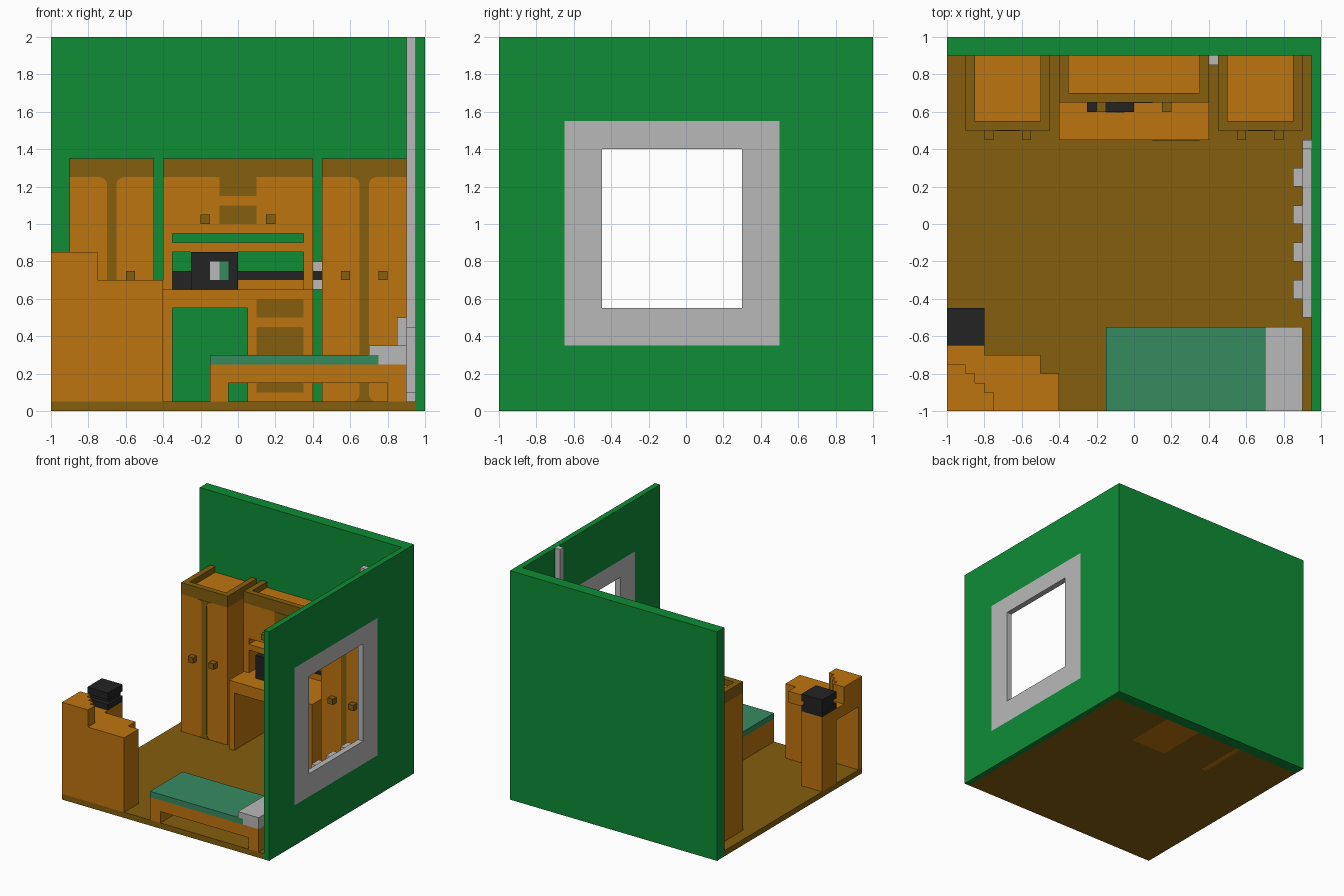
import bpy, bmesh, math

cube = bpy.data.objects.get("Cube")
if cube:
    bpy.data.objects.remove(cube, do_unlink=True)


def material(name, rgb):
    lin = [(c / 255 / 12.92 if c < 11 else ((c / 255 + 0.055) / 1.055) ** 2.4) for c in rgb] + [1.0]
    m = bpy.data.materials.new(name)
    m.use_nodes = True
    m.diffuse_color = lin
    m.node_tree.nodes["Principled BSDF"].inputs["Base Color"].default_value = lin
    return m


GREEN = material("wall_green", (14, 140, 54))
ORANGE = material("light_wood", (190, 117, 14))
BROWN = material("dark_wood", (133, 95, 14))
GREY = material("light_grey", (185, 185, 185))
BLACK = material("black", (35, 35, 35))
TEAL = material("blanket_teal", (53, 139, 96))


def finish(name, bm, mat):
    bmesh.ops.recalc_face_normals(bm, faces=bm.faces)
    me = bpy.data.meshes.new(name)
    bm.to_mesh(me)
    bm.free()
    me.materials.append(mat)
    ob = bpy.data.objects.new(name, me)
    bpy.context.collection.objects.link(ob)
    return ob


def boxes(name, mat, *spans):
    """One object from boxes given as (x0, x1, y0, y1, z0, z1)."""
    bm = bmesh.new()
    for x0, x1, y0, y1, z0, z1 in spans:
        vs = bmesh.ops.create_cube(bm, size=1)["verts"]
        for v in vs:
            v.co = (x1 if v.co.x > 0 else x0, y1 if v.co.y > 0 else y0, z1 if v.co.z > 0 else z0)
    return finish(name, bm, mat)


def prism(name, mat, pts, offset):
    """Extrude a closed outline of 3D points along an offset."""
    bm = bmesh.new()
    face = bm.faces.new([bm.verts.new(p) for p in pts])
    ext = bmesh.ops.extrude_face_region(bm, geom=[face])["geom"]
    bmesh.ops.translate(bm, vec=offset, verts=[g for g in ext if isinstance(g, bmesh.types.BMVert)])
    return finish(name, bm, mat)


def ring(name, mat, x0, x1, outer, inner):
    """Rectangular frame in the yz plane; rectangles are (y0, y1, z0, z1)."""
    bm = bmesh.new()
    loops = []
    for x, (a, b, c, d) in ((x0, outer), (x1, outer), (x1, inner), (x0, inner)):
        loops.append([bm.verts.new((x, y, z)) for y, z in ((a, c), (b, c), (b, d), (a, d))])
    for k in range(4):
        p, q = loops[k], loops[(k + 1) % 4]
        for i in range(4):
            j = (i + 1) % 4
            bm.faces.new((p[i], p[j], q[j], q[i]))
    return finish(name, bm, mat)


# Room shell: floor, back wall, side wall with framed window opening
FRAME, HOLE = (-0.65, 0.5, 0.35, 1.55), (-0.45, 0.3, 0.55, 1.4)
boxes("floor", BROWN, (-1, 0.95, -1, 0.9, 0.001, 0.05))
boxes("back_wall", GREEN, (-1, 1, 0.9, 1, 0, 2))
ring("window_wall", GREEN, 0.95, 1, (-1, 0.9, 0, 2), FRAME)
ring("window_frame", GREY, 0.95, 1, FRAME, HOLE)

# Radiator with fins and a riser pipe
boxes("radiator_body", GREY, (0.9, 0.95, -0.5, 0.4, 0.1, 0.45))
boxes("radiator_fins", GREY, *[(0.85, 0.9, y, y + 0.1, 0.1, 0.5) for y in (-0.4, -0.2, 0, 0.2)])
boxes("radiator_pipe", GREY, (0.9, 0.95, 0.4, 0.45, 0.05, 2))


def top_rim(name, x0, x1, y0):
    """Dark rim around a sunken top panel."""
    boxes(name + "_rim", BROWN, (x0, x1, y0, y0 + 0.05, 1.25, 1.35),
          (x0, x0 + 0.05, y0 + 0.05, 0.9, 1.25, 1.35), (x1 - 0.05, x1, y0 + 0.05, 0.9, 1.25, 1.35))
    boxes(name + "_top_panel", ORANGE, (x0 + 0.05, x1 - 0.05, y0 + 0.05, 0.9, 1.25, 1.3))


def wardrobe(name, x0, knobs):
    x1 = x0 + 0.45
    boxes(name + "_body", ORANGE, (x0, x1, 0.5, 0.9, 0.05, 1.25))
    top_rim(name, x0, x1, 0.5)
    # Gap between the two doors, flared where the door corners are rounded
    r, h, cx = 0.04, 0.025, x0 + 0.225
    arc = [(h + r - r * math.cos(a), r * math.sin(a)) for a in [i * math.pi / 8 for i in range(5)]]
    right = [(dx, 0.05 + r - dz) for dx, dz in reversed(arc)] + [(dx, 1.25 - r + dz) for dx, dz in arc]
    pts = [(cx + dx, 0.5, z) for dx, z in right] + [(cx - dx, 0.5, z) for dx, z in reversed(right)]
    prism(name + "_door_gap", BROWN, pts, (0, -0.004, 0))
    boxes(name + "_knobs", BROWN, *[(k, k + 0.05, 0.45, 0.5, 0.7, 0.75) for k in knobs])


wardrobe("left_wardrobe", 0.45, (0.55, 0.75))
wardrobe("right_wardrobe", -0.9, (-0.8, -0.6))

# Desk with knee space, drawers and an open shelf unit above
boxes("desk_top", ORANGE, (-0.4, 0.4, 0.45, 0.9, 0.55, 0.65))
boxes("desk_side", ORANGE, (-0.4, -0.35, 0.45, 0.9, 0, 0.55))
boxes("desk_drawer_unit", ORANGE, (0.05, 0.4, 0.45, 0.9, 0, 0.55))
boxes("desk_drawer_fronts", BROWN,
      *[(0.1, 0.35, 0.446, 0.45, a, b) for a, b in ((0.1, 0.25), (0.3, 0.45), (0.5, 0.6))])
boxes("hutch_sides", ORANGE, *[(x, x + 0.05, 0.65, 0.9, 0.65, 0.95) for x in (-0.4, 0.35)])
boxes("hutch_shelf", ORANGE, (-0.35, 0.35, 0.65, 0.9, 0.85, 0.9))
boxes("hutch_cupboard", ORANGE, (-0.4, 0.4, 0.65, 0.9, 0.95, 1.25))
top_rim("hutch", -0.4, 0.4, 0.65)
boxes("hutch_panels", BROWN, *[(-0.1, 0.1, 0.646, 0.65, a, a + 0.1) for a in (1.0, 1.15)])
boxes("hutch_knobs", BROWN, *[(x, x + 0.05, 0.6, 0.65, 1.0, 1.05) for x in (-0.2, 0.15)])
boxes("desk_back_rail", ORANGE, (-0.25, 0.35, 0.85, 0.9, 0.65, 0.7))

# Screen on the desk, with cable and wall socket
boxes("monitor", BLACK, (-0.25, 0, 0.6, 0.8, 0.65, 0.85))
boxes("monitor_screen_left", GREY, (-0.15, -0.1, 0.596, 0.6, 0.7, 0.8))
boxes("monitor_screen_right", TEAL, (-0.1, -0.05, 0.596, 0.6, 0.7, 0.8))
boxes("cable", BLACK, (-0.35, 0.35, 0.85, 0.9, 0.7, 0.75), (-0.35, -0.25, 0.85, 0.9, 0.65, 0.7))
boxes("wall_socket", GREY, (0.4, 0.45, 0.85, 0.9, 0.65, 0.7), (0.4, 0.45, 0.85, 0.9, 0.75, 0.8))
boxes("plug", BLACK, (0.4, 0.45, 0.85, 0.9, 0.7, 0.75))

# Bed
boxes("bed_frame", ORANGE, (-0.15, 0.9, -1, -0.55, 0.15, 0.25),
      *[(x, x + 0.1, -1, -0.55, 0.05, 0.15) for x in (-0.15, 0.8)])
boxes("bed_blanket", TEAL, (-0.15, 0.75, -1, -0.55, 0.25, 0.3))
boxes("pillow", GREY, (0.75, 0.9, -1, -0.55, 0.25, 0.3), (0.7, 0.9, -1, -0.55, 0.3, 0.35))

# Corner desk, open underneath, with a stepped raised corner
top = [(-1, -1), (-0.4, -1), (-0.4, -0.8), (-0.5, -0.8), (-0.5, -0.7), (-0.8, -0.7),
       (-0.8, -0.45), (-1, -0.45)]
prism("corner_desk_top", ORANGE, [(x, y, 0.6) for x, y in top], (0, 0, 0.1))
boxes("corner_desk_front_panel", ORANGE, (-1, -0.4, -1, -0.95, 0.05, 0.6))
boxes("corner_desk_side_leg", ORANGE, (-0.6, -0.4, -0.95, -0.8, 0.05, 0.6))
boxes("corner_desk_back_leg", ORANGE, (-1, -0.8, -0.65, -0.45, 0.05, 0.6))
steps = [(-1, -1), (-0.75, -1)]
for i in range(4):
    x, y = -0.75 - 0.05 * i, -0.9 + 0.05 * i
    steps += [(x, y), (x - 0.05 if i < 3 else -1, y)]
prism("corner_shelf", ORANGE, [(x, y, 0.7) for x, y in steps], (0, 0, 0.15))

# Layered black device on the back leg
boxes("device", BLACK, (-1, -0.8, -0.65, -0.45, 0.7, 0.75), (-1, -0.82, -0.61, -0.45, 0.75, 0.79),
      (-1, -0.8, -0.65, -0.45, 0.79, 0.85))
